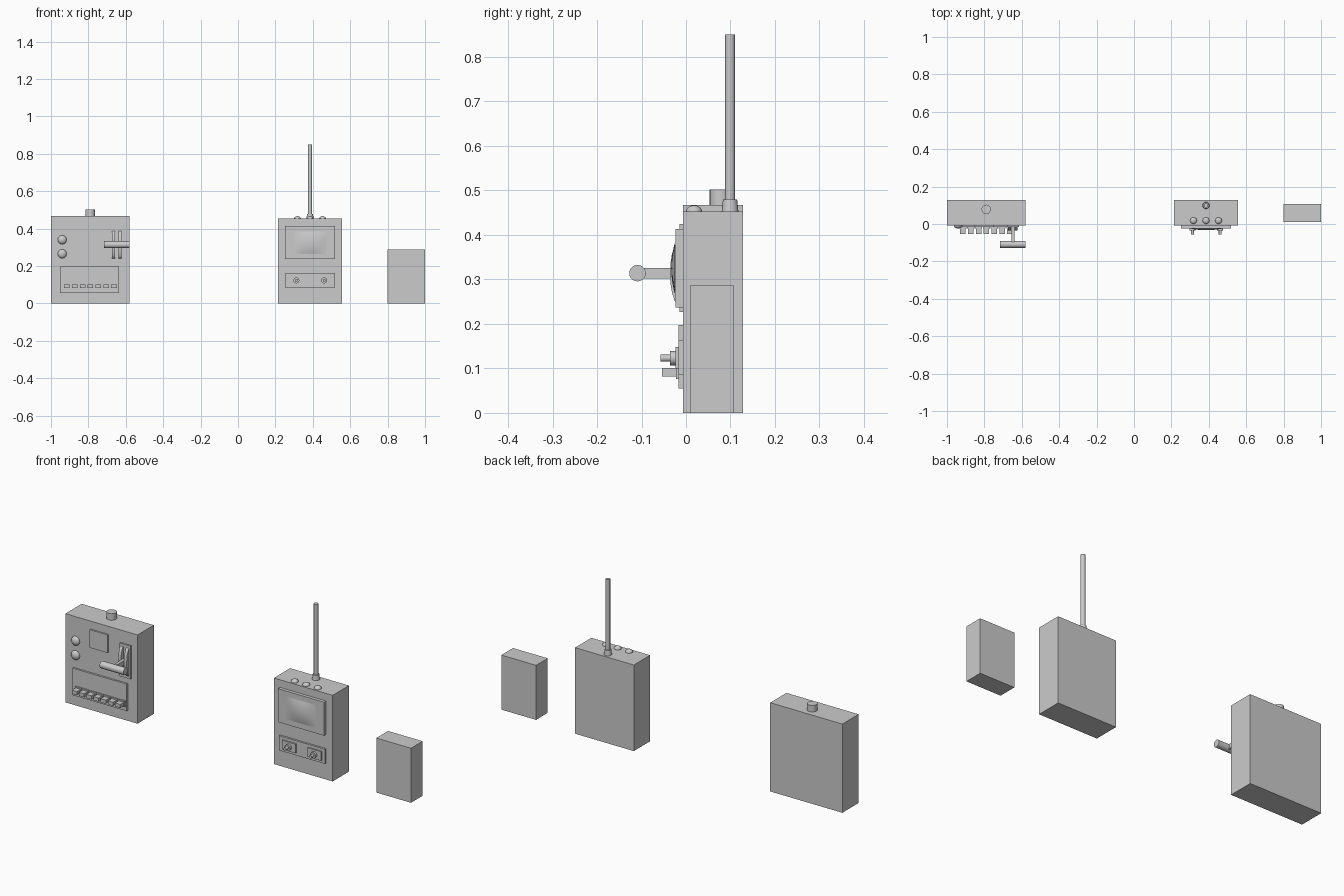
import bpy, bmesh, math
from mathutils import Matrix

if "Cube" in bpy.data.objects:
    bpy.data.objects.remove(bpy.data.objects["Cube"])

FRONT, BACK = -0.007, 0.128


def finish(name, bm, smooth=False):
    bmesh.ops.recalc_face_normals(bm, faces=bm.faces)
    me = bpy.data.meshes.new(name)
    bm.to_mesh(me)
    bm.free()
    ob = bpy.data.objects.new(name, me)
    bpy.context.collection.objects.link(ob)
    if smooth:
        bpy.ops.object.select_all(action='DESELECT')
        ob.select_set(True)
        bpy.context.view_layer.objects.active = ob
        bpy.ops.object.shade_smooth_by_angle(angle=math.radians(40))
    return ob


def box(name, x0, x1, y0, y1, z0, z1):
    bm = bmesh.new()
    m = Matrix.Translation(((x0 + x1) / 2, (y0 + y1) / 2, (z0 + z1) / 2))
    bmesh.ops.create_cube(bm, size=1, matrix=m @ Matrix.Diagonal((x1 - x0, y1 - y0, z1 - z0, 1)))
    return finish(name, bm)


def rod(name, centre, r, length, axis='Z', r2=None, sides=20):
    rot = {'Z': Matrix.Identity(4), 'X': Matrix.Rotation(math.pi / 2, 4, 'Y'),
           'Y': Matrix.Rotation(math.pi / 2, 4, 'X')}[axis]
    bm = bmesh.new()
    bmesh.ops.create_cone(bm, cap_ends=True, segments=sides, radius1=r, radius2=r if r2 is None else r2,
                          depth=length, matrix=Matrix.Translation(centre) @ rot)
    return finish(name, bm, True)


def dome(name, centre, r, sx, sy, sz):
    bm = bmesh.new()
    bmesh.ops.create_uvsphere(bm, u_segments=20, v_segments=12, radius=r,
                              matrix=Matrix.Translation(centre) @ Matrix.Diagonal((sx, sy, sz, 1)))
    return finish(name, bm, True)


# Control box with top button
box("control_box", -1.0, -0.58, FRONT, BACK, 0, 0.467)
rod("top_button", (-0.79, 0.078, 0.48), 0.025, 0.043)

# Indicator lamps
for i, z in enumerate((0.265, 0.34)):
    dome(f"lamp_{i}", (-0.94, FRONT, z), 0.024, 1, 0.7, 1)

# Square plate and key panel
box("square_plate", -0.854, -0.75, -0.015, 0, 0.33, 0.425)
box("key_panel", -0.952, -0.636, -0.017, 0, 0.055, 0.197)
for i in range(7):
    x = -0.915 + i * 0.042
    box(f"key_base_{i}", x - 0.019, x + 0.019, -0.023, -0.01, 0.076, 0.108)
    box(f"key_{i}", x - 0.015, x + 0.015, -0.054, -0.01, 0.082, 0.101)

# Lever: plate, curved guide rails, arm and crossbar
box("lever_plate", -0.678, -0.615, -0.015, 0, 0.227, 0.402)
for i, x in enumerate((-0.665, -0.631)):
    bm = bmesh.new()
    ring = [bm.verts.new((x - 0.008, -0.012 - 0.024 * math.sin(math.pi * k / 10),
                          0.314 + 0.075 * math.cos(math.pi * k / 10))) for k in range(11)]
    face = bm.faces.new(ring)
    ext = bmesh.ops.extrude_face_region(bm, geom=[face], use_keep_orig=True)
    bmesh.ops.translate(bm, vec=(0.016, 0, 0),
                        verts=[v for v in ext["geom"] if isinstance(v, bmesh.types.BMVert)])
    finish(f"lever_rail_{i}", bm, True)
box("lever_arm", -0.656, -0.64, -0.105, -0.01, 0.302, 0.326)
rod("lever_crossbar", (-0.648, -0.109, 0.314), 0.0185, 0.138, 'X')

# Receiver box with antenna and top buttons
box("receiver_box", 0.214, 0.556, FRONT, BACK, 0, 0.453)
rod("antenna_socket", (0.385, 0.099, 0.465), 0.019, 0.028, r2=0.016)
rod("antenna", (0.385, 0.099, 0.655), 0.011, 0.39)
for i in range(3):
    dome(f"receiver_button_{i}", (0.318 + 0.067 * i, 0.018, 0.453), 0.018, 1, 1, 0.75)

# Screen bezel and bulging glass
box("screen_bezel", 0.25, 0.518, -0.024, 0, 0.237, 0.413)
bm = bmesh.new()
bmesh.ops.create_grid(bm, x_segments=12, y_segments=10, size=1)
for v in bm.verts:
    u, w = v.co.x, v.co.y
    v.co = (0.386 + 0.086 * u, -0.0242 - 0.009 * (1 - u * u) * (1 - w * w), 0.325 + 0.06 * w)
screen = finish("screen_glass", bm, True)
if screen.data.polygons[0].normal.y > 0:
    screen.data.flip_normals()

# Dial panel with two dials
box("dial_panel", 0.25, 0.518, -0.017, 0, 0.086, 0.163)
for i, x in enumerate((0.312, 0.461)):
    box(f"dial_plate_{i}", x - 0.04, x + 0.04, -0.024, -0.01, 0.1, 0.148)
    rod(f"dial_collar_{i}", (x, -0.027, 0.123), 0.016, 0.018, 'Y')
    rod(f"dial_shaft_{i}", (x, -0.039, 0.123), 0.008, 0.036, 'Y')

# Small plain box
box("small_box", 0.798, 1.0, 0.01, 0.107, 0, 0.287)
